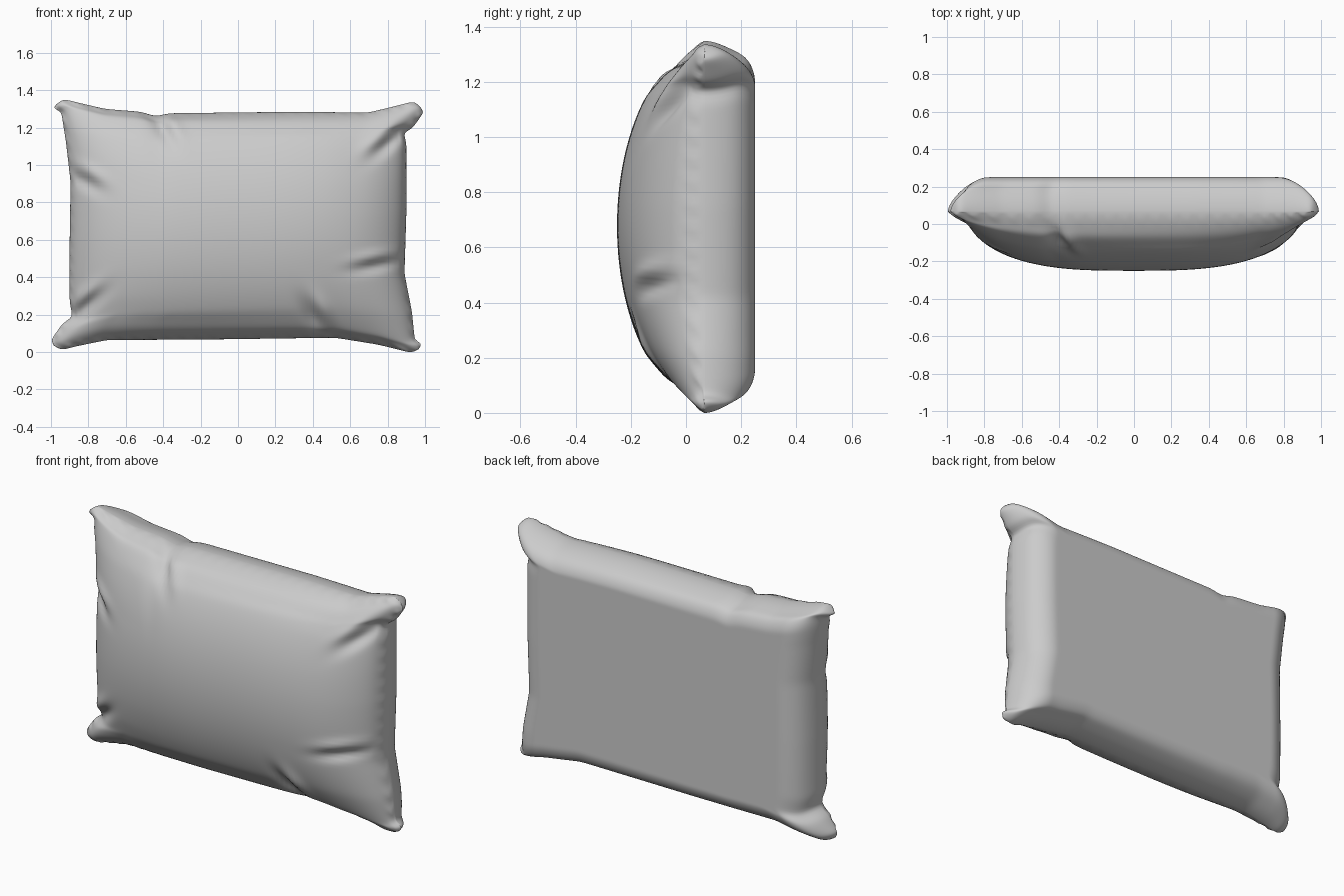
import bpy, bmesh, math
from mathutils import Vector

if "Cube" in bpy.data.objects:
    bpy.data.objects.remove(bpy.data.objects["Cube"])

# Seam outline (x, z), one polyline per side; corners form little ears
BOTTOM = [(-.985, .045), (-.945, .02), (-.87, .04), (-.70, .075), (-.2, .077), (.52, .087),
          (.75, .05), (.93, .005), (.965, .025)]
TOP = [(-.97, 1.335), (-.935, 1.365), (-.89, 1.352), (-.71, 1.31), (-.52, 1.295), (-.44, 1.27), (-.37, 1.287),
       (.33, 1.295), (.695, 1.29), (.84, 1.325), (.945, 1.352), (.975, 1.32)]
LEFT = [(-.985, .045), (-1.0, .075), (-.94, .16), (-.885, .2), (-.90, .28), (-.90, .6),
        (-.895, .92), (-.92, 1.135), (-.945, 1.295), (-.99, 1.315), (-.97, 1.335)]
RIGHT = [(.965, .025), (.985, .053), (.945, .075), (.93, .225), (.89, .43), (.9, .75),
         (.9, 1.13), (.885, 1.18), (.935, 1.21), (.995, 1.295), (.975, 1.32)]
SEAM_Y, FRONT_D, BACK_D = .068, .318, .182

# Soft creases in the cover: x, z, direction angle, length, width, depth
CREASES = [(-.40, 1.20, -60, .10, .035, .025), (-.82, .92, -30, .10, .035, .025),
           (.74, .47, 10, .12, .03, .025), (.40, .20, -60, .10, .04, .03),
           (.80, 1.12, 40, .11, .035, .03), (-.80, .26, 40, .11, .035, .03)]


def resample(points, n=240):
    """Even arc-length samples of a polyline, slightly smoothed."""
    pts = [Vector(p) for p in points]
    lens = [(b - a).length for a, b in zip(pts, pts[1:])]
    total, out, k, base = sum(lens), [], 0, 0.0
    for i in range(n + 1):
        d = total * i / n
        while k < len(lens) - 1 and d > base + lens[k]:
            base += lens[k]
            k += 1
        out.append(pts[k].lerp(pts[k + 1], min(1, (d - base) / lens[k])))
    for _ in range(12):
        out = [out[0]] + [(out[i - 1] + out[i] * 2 + out[i + 1]) / 4 for i in range(1, n)] + [out[-1]]
    return out


def at(curve, t):
    f = t * (len(curve) - 1)
    i = min(int(f), len(curve) - 2)
    return curve[i].lerp(curve[i + 1], f - i)


bot, top, left, right = map(resample, (BOTTOM, TOP, LEFT, RIGHT))


def patch(u, v):
    """Blend the four seam curves into a flat sheet."""
    ruled = at(bot, u) * (1 - v) + at(top, u) * v + at(left, v) * (1 - u) + at(right, v) * u
    corners = (bot[0] * (1 - u) + bot[-1] * u) * (1 - v) + (top[0] * (1 - u) + top[-1] * u) * v
    return ruled - corners


def dome(t, p, q):
    return max(0, 1 - (1 - min(t, 1)) ** p) ** q


def crease(x, z):
    s = 0
    for cx, cz, ang, length, width, depth in CREASES:
        c, n = math.cos(math.radians(ang)), math.sin(math.radians(ang))
        a, b = (x - cx) * c + (z - cz) * n, (z - cz) * c - (x - cx) * n
        s += depth * math.exp(-(a / length) ** 2) * (math.exp(-(b / width) ** 2)
             - .6 * math.exp(-((b - 1.8 * width) / width) ** 2))
    return s


NU, NV = 130, 100
bm = bmesh.new()
front, back = {}, {}
for i in range(NU + 1):
    for j in range(NV + 1):
        u = .5 - .5 * math.cos(math.pi * i / NU)
        v = .5 - .5 * math.cos(math.pi * j / NV)
        x, z = patch(u, v)
        tu, tv = 2 * min(u, 1 - u), 2 * min(v, 1 - v)
        if i in (0, NU) or j in (0, NV):
            front[i, j] = back[i, j] = bm.verts.new((x, SEAM_Y, z))
            continue
        # Full dome in front, flat panel with rounded rim behind
        f = dome(tu, 3, .55) * dome(tv, 2, .55)
        b = dome(tu * .93 / .17, 2, .55) * dome(tv * .64 / .15, 2, .55)
        # Small stitch puckers beside the seam
        d = min(tu * .93, tv * .64)
        pucker = .006 * math.sin((x + z) * 75) * math.exp(-(d / .02) ** 2)
        dent = crease(x, z) * min(1, d / .05)
        front[i, j] = bm.verts.new((x, SEAM_Y - FRONT_D * f + dent + pucker * min(1, d / .004), z))
        back[i, j] = bm.verts.new((x, SEAM_Y + BACK_D * b, z))

for i in range(NU):
    for j in range(NV):
        ring = [(i, j), (i + 1, j), (i + 1, j + 1), (i, j + 1)]
        bm.faces.new([front[k] for k in ring])
        q = [back[k] for k in reversed(ring)]
        if len({front[k] for k in ring} & set(q)) < 4:
            bm.faces.new(q)

for face in bm.faces:
    face.smooth = True
# Crisp seam line
for i in range(NU):
    for j in (0, NV):
        bm.edges.get((front[i, j], front[i + 1, j])).smooth = False
for j in range(NV):
    for i in (0, NU):
        bm.edges.get((front[i, j], front[i, j + 1])).smooth = False

# Rest the cushion on the ground
low = min(v.co.z for v in bm.verts)
for v in bm.verts:
    v.co.z -= low
mesh = bpy.data.meshes.new("cushion")
bm.to_mesh(mesh)
bm.free()
bpy.context.collection.objects.link(bpy.data.objects.new("cushion", mesh))
